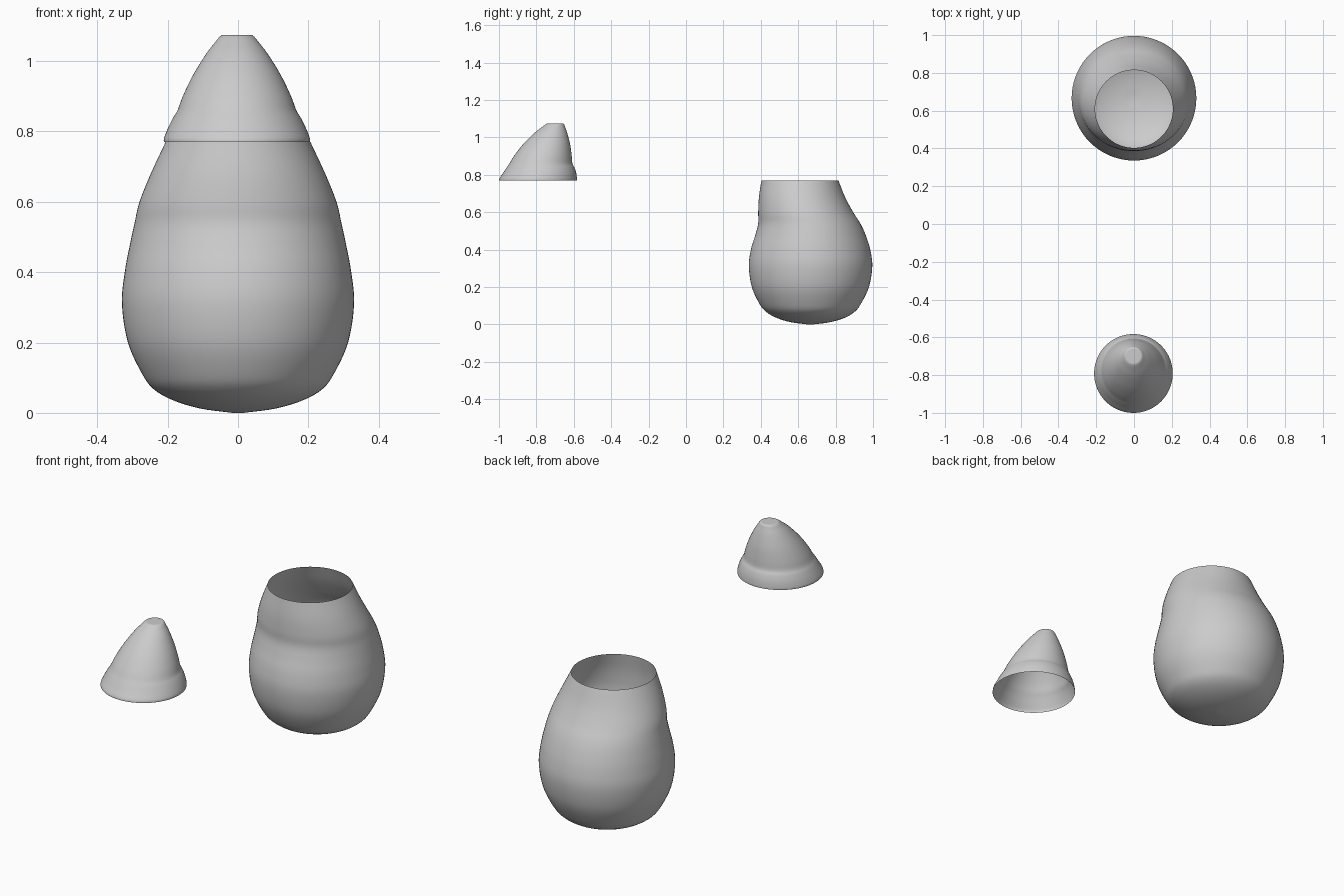
import bpy, bmesh, math
from mathutils import Vector

if "Cube" in bpy.data.objects:
    bpy.data.objects.remove(bpy.data.objects["Cube"])

SEG = 72


def smooth(points, steps):
    """Catmull-Rom interpolation through the section table."""
    pts = [Vector(p) for p in points]
    pts = [2 * pts[0] - pts[1]] + pts + [2 * pts[-1] - pts[-2]]
    out = []
    for a, b, c, d in zip(pts, pts[1:], pts[2:], pts[3:]):
        for i in range(steps):
            t = i / steps
            out.append(0.5 * (2 * b + (c - a) * t + (2 * a - 5 * b + 4 * c - d) * t * t
                              + (3 * b - a - 3 * c + d) * t ** 3))
    return out + [pts[-2]]


def loft(name, sections, steps, cap_start=False, cap_end=False, x_base=0.0):
    """Skin of elliptical rings; each section is (z, half width, front y, back y)."""
    bm = bmesh.new()
    rings = []
    for z, w, front, back in smooth(sections, steps):
        cy, ry = (front + back) / 2, (back - front) / 2
        rings.append([bm.verts.new((x_base + w * math.cos(2 * math.pi * i / SEG),
                                    cy + ry * math.sin(2 * math.pi * i / SEG), z))
                      for i in range(SEG)])
    for r, s in zip(rings, rings[1:]):
        for i in range(SEG):
            j = (i + 1) % SEG
            bm.faces.new((r[i], r[j], s[j], s[i]))
    if cap_start:
        bm.faces.new(rings[0][::-1])
    if cap_end:
        bm.faces.new(rings[-1])
    mesh = bpy.data.meshes.new(name)
    bm.to_mesh(mesh)
    bm.free()
    obj = bpy.data.objects.new(name, mesh)
    bpy.context.collection.objects.link(obj)
    bpy.ops.object.select_all(action='DESELECT')
    obj.select_set(True)
    bpy.context.view_layer.objects.active = obj
    bpy.ops.object.shade_smooth_by_angle(angle=math.radians(35))
    return obj


# Open jar body, dented at the front below the mouth
loft("jar_body", [
    (0.000, 0.015, 0.650, 0.680),
    (0.012, 0.105, 0.560, 0.770),
    (0.034, 0.180, 0.487, 0.845),
    (0.066, 0.238, 0.430, 0.900),
    (0.110, 0.272, 0.393, 0.935),
    (0.200, 0.313, 0.352, 0.978),
    (0.310, 0.330, 0.336, 0.996),
    (0.400, 0.322, 0.347, 0.985),
    (0.480, 0.307, 0.371, 0.960),
    (0.540, 0.294, 0.386, 0.932),
    (0.600, 0.280, 0.386, 0.894),
    (0.680, 0.248, 0.390, 0.851),
    (0.770, 0.206, 0.403, 0.815),
], 5, cap_start=True)

# Hollow leaning cap, with a ridge around the sides and back
loft("cap", [
    (0.770, 0.208, -1.000, -0.583),
    (0.782, 0.207, -0.997, -0.583),
    (0.810, 0.196, -0.978, -0.587),
    (0.838, 0.182, -0.960, -0.596),
    (0.860, 0.169, -0.945, -0.607),
    (0.900, 0.154, -0.920, -0.611),
    (0.960, 0.125, -0.874, -0.619),
    (1.020, 0.088, -0.815, -0.634),
    (1.055, 0.061, -0.771, -0.646),
    (1.073, 0.045, -0.745, -0.654),
    (1.075, 0.030, -0.730, -0.670),
], 4, cap_end=True, x_base=-0.003)
